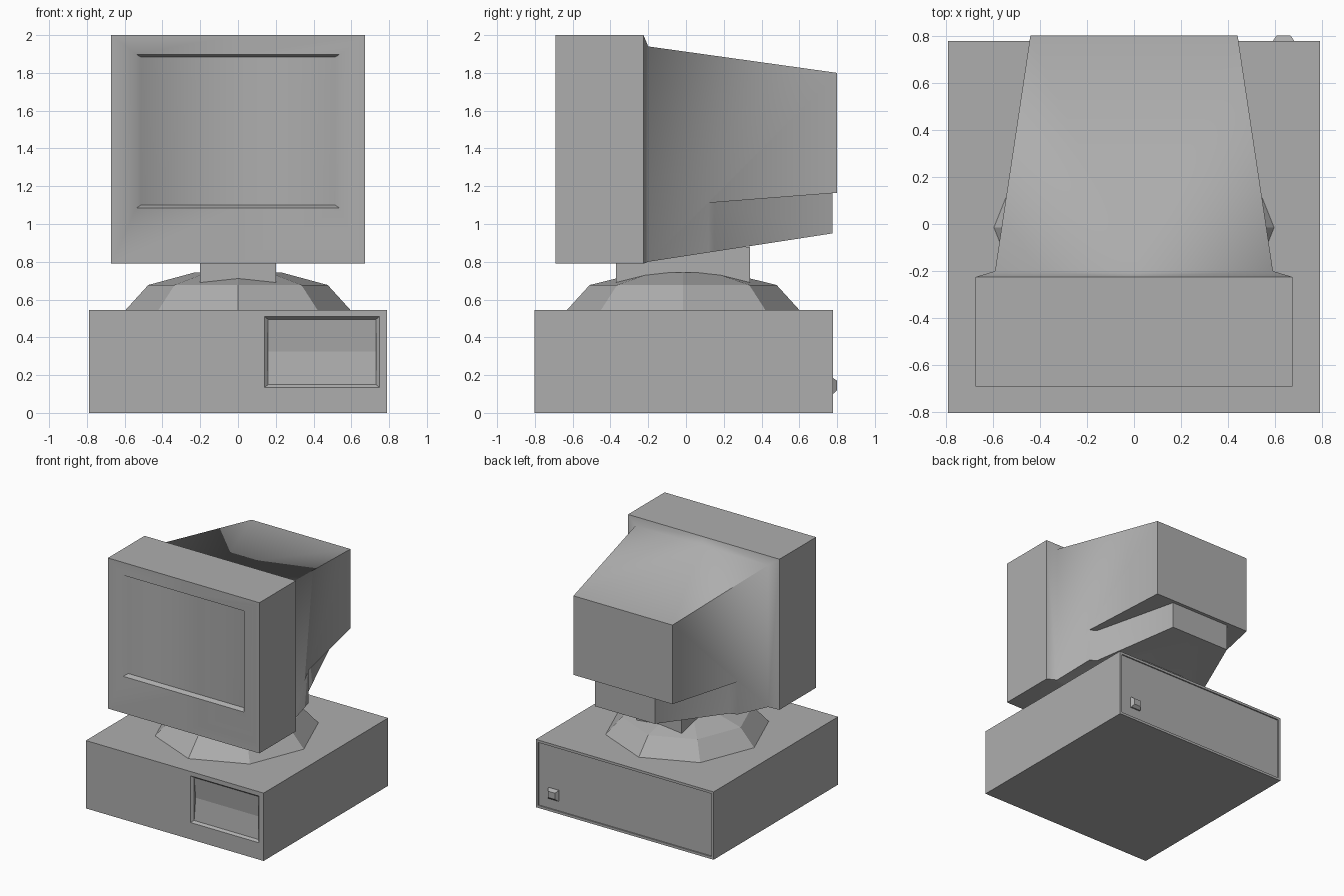
import bpy, bmesh, math

if "Cube" in bpy.data.objects:
    bpy.data.objects.remove(bpy.data.objects["Cube"])

grey = bpy.data.materials.new("computer grey")
grey.diffuse_color = (0.42, 0.42, 0.42, 1)
grey.use_nodes = True
grey.node_tree.nodes["Principled BSDF"].inputs["Base Color"].default_value = grey.diffuse_color


def finish(name, bm, smooth=None):
    bmesh.ops.recalc_face_normals(bm, faces=bm.faces)
    me = bpy.data.meshes.new(name)
    bm.to_mesh(me)
    bm.free()
    me.materials.append(grey)
    ob = bpy.data.objects.new(name, me)
    bpy.context.collection.objects.link(ob)
    if smooth:
        bpy.ops.object.select_all(action='DESELECT')
        ob.select_set(True)
        bpy.context.view_layer.objects.active = ob
        bpy.ops.object.shade_smooth_by_angle(angle=math.radians(smooth))
    return ob


def rings_bm(rings, cap_start=True, cap_end=True):
    """Bridge a row of point rings into one shell."""
    bm = bmesh.new()
    vs = [[bm.verts.new(p) for p in r] for r in rings]
    n = len(vs[0])
    for a, b in zip(vs, vs[1:]):
        for i in range(n):
            j = (i + 1) % n
            bm.faces.new((a[i], a[j], b[j], b[i]))
    if cap_start:
        bm.faces.new(vs[0])
    if cap_end:
        bm.faces.new(vs[-1])
    return bm, vs


def rect(x0, x1, z0, z1, y):
    return [(x0, y, z0), (x1, y, z0), (x1, y, z1), (x0, y, z1)]


# Case: recessed back panel, box walls, bevelled drive bay in the front
bm, vs = rings_bm([
    rect(-0.77, 0.77, 0.02, 0.525, 0.768),
    rect(-0.77, 0.77, 0.02, 0.525, 0.778),
    rect(-0.79, 0.79, 0, 0.545, 0.778),
    rect(-0.79, 0.79, 0, 0.545, -0.803),
    rect(0.14, 0.75, 0.135, 0.51, -0.803),
    rect(0.16, 0.73, 0.15, 0.495, -0.785)], cap_end=False)
# Drive panels, folded inward along the middle
bl, br, tr, tl = vs[-1]
ml, mr = bm.verts.new((0.16, -0.765, 0.325)), bm.verts.new((0.73, -0.765, 0.325))
for f in ((bl, br, mr, ml), (ml, mr, tr, tl), (bl, ml, tl), (br, tr, mr)):
    bm.faces.new(f)
finish("case", bm)

# Power connector on the back
bm, _ = rings_bm([rect(0.59, 0.68, 0.10, 0.185, 0.766),
                  rect(0.59, 0.68, 0.10, 0.185, 0.778),
                  rect(0.605, 0.665, 0.12, 0.17, 0.80)])
finish("power_connector", bm)


# Swivel foot: faceted octagonal dome
def octagon(rx, ry, z):
    return [(rx * math.cos(i * math.pi / 4),
             -0.015 + ry * math.sin(i * math.pi / 4), z) for i in range(8)]


bm, vs = rings_bm([octagon(0.595, 0.615, 0.545), octagon(0.475, 0.495, 0.677),
                   octagon(0.235, 0.23, 0.742)], cap_end=False)
tip = bm.verts.new((0, -0.015, 0.757))
for i in range(8):
    bm.faces.new((vs[-1][i], vs[-1][(i + 1) % 8], tip))
finish("swivel_foot", bm)

# Neck block between foot and monitor
bm, _ = rings_bm([rect(-0.2, 0.2, 0.69, 0.83, -0.37),
                  rect(-0.2, 0.2, 0.69, 0.88, 0.34)])
finish("neck", bm)


# Monitor: right half as flat faces, then mirrored
def side(y):       # half width of the tapering back
    return 0.59 - 0.15 * (y + 0.2)


def under(y):      # height of the sloping underside
    return 0.80 + 0.154 * (y + 0.2)


def ledge(y):      # height of the overhang
    return 1.112 + 0.078 * (y - 0.12)


def top(y):
    return 1.94 - 0.14 * (y + 0.2)


bm = bmesh.new()
cache = {}


def face(*pts):
    for p in pts:
        if p not in cache:
            cache[p] = bm.verts.new(p)
    bm.faces.new([cache[p] for p in pts])


def half_band(a, b):
    """Join two half sections, each (half width, y, bottom, top)."""
    pa, pb = [[(0, y, t), (x, y, t), (x, y, b_), (0, y, b_)]
              for x, y, b_, t in (a, b)]
    for i in range(3):
        face(pa[i], pa[i + 1], pb[i + 1], pb[i])


screen = (0.515, -0.655, 1.10, 1.885)
sections = [screen, (0.5375, -0.69, 1.085, 1.897), (0.673, -0.69, 0.79, 2.0),
            (0.673, -0.225, 0.79, 2.0), (0.59, -0.2, 0.80, 1.94)]
for a, b in zip(sections, sections[1:]):
    half_band(a, b)
face((0, -0.655, 1.885), (0.515, -0.655, 1.885),
     (0.515, -0.655, 1.10), (0, -0.655, 1.10))

# Tapered rear housing with a stepped-in lower part
yc, yd, yf, yg, ye = -0.2, 0.12, 0.15, 0.775, 0.80
C_t, C_b = (0.59, yc, 1.94), (0.59, yc, 0.80)
E_t, E_m = (side(ye), ye, top(ye)), (side(ye), ye, ledge(ye))
D_m, D_b = (side(yd), yd, ledge(yd)), (side(yd), yd, under(yd))
F_m, F_b = (0.487, yf, ledge(yf)), (0.487, yf, under(yf))
G_m, G_b = (0.265, yg, ledge(yg)), (0.265, yg, under(yg))


def mid(p):
    return (0, p[1], p[2])


face(mid(C_t), C_t, E_t, mid(E_t))                            # top
face(C_t, C_b, D_b, D_m, E_m, E_t)                            # side
face(mid(E_t), E_t, E_m, mid(E_m))                            # back
face(D_m, D_b, F_b, F_m)                                      # step
face(F_m, F_b, G_b, G_m)                                      # lower side
face(G_m, G_b, mid(G_b), mid(G_m))                            # lower back
face(E_m, D_m, F_m, G_m, mid(G_m), mid(E_m))                  # overhang
face(mid(C_b), C_b, D_b, F_b, G_b, mid(G_b))                  # underside
bmesh.ops.mirror(bm, geom=bm.verts[:] + bm.edges[:] + bm.faces[:],
                 axis='X', merge_dist=0.0005)
bmesh.ops.remove_doubles(bm, verts=bm.verts, dist=0.0005)
bmesh.ops.dissolve_limit(bm, angle_limit=0.002, verts=bm.verts, edges=bm.edges)
finish("monitor", bm, smooth=66)
